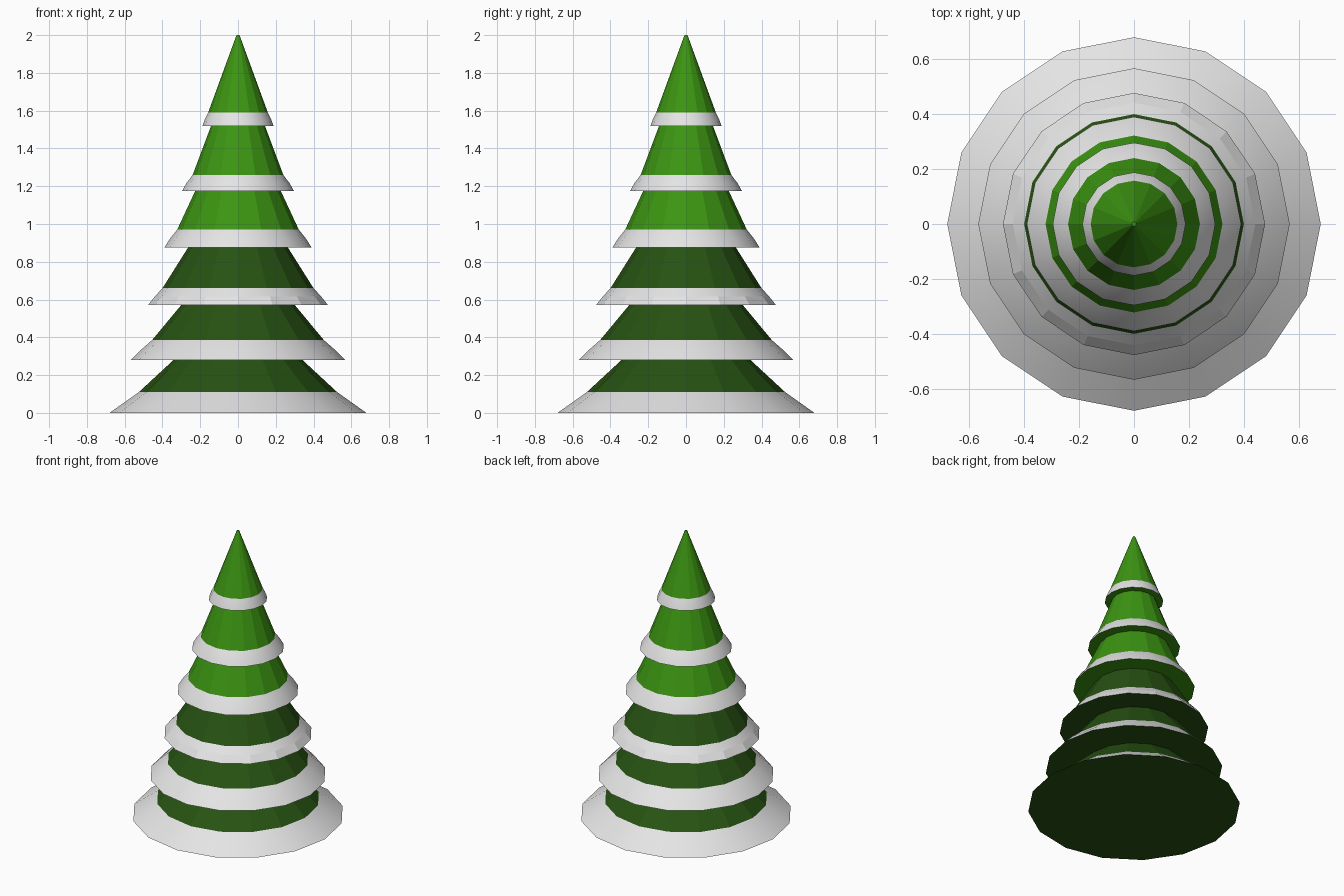
import bpy
import bmesh
from math import cos, sin, tau

SIDES = 16

cube = bpy.data.objects.get("Cube")
if cube:
    bpy.data.objects.remove(cube, do_unlink=True)


def material(name, rgb):
    mat = bpy.data.materials.new(name)
    mat.use_nodes = True
    mat.diffuse_color = (*rgb, 1)
    mat.node_tree.nodes["Principled BSDF"].inputs["Base Color"].default_value = (*rgb, 1)
    return mat


dark_green = material("dark_green", (0.02, 0.085, 0.006))
bright_green = material("bright_green", (0.045, 0.30, 0.006))
snow = material("snow_white", (0.78, 0.78, 0.78))


def ring(bm, radius, z):
    return [bm.verts.new((radius * cos(tau * i / SIDES), radius * sin(tau * i / SIDES), z))
            for i in range(SIDES)]


def tier(name, green, rim, knee, top, bulge, pleated):
    """Sixteen-sided branch cone with a snowy skirt; rim, knee and top are (radius, z)."""
    bm = bmesh.new()
    middle = ((rim[0] + knee[0]) / 2 + bulge, (rim[1] + knee[1]) / 2)
    rings = [ring(bm, r, z) for r, z in (rim, middle, knee, top)]
    bm.faces.new(rings[0][::-1])
    bm.faces.new(rings[-1])
    for row, (low, high) in enumerate(zip(rings, rings[1:])):
        for i in range(SIDES):
            j = (i + 1) % SIDES
            face = bm.faces.new((low[i], low[j], high[j], high[i]))
            # The two lower rows are snow
            face.material_index = int(row < 2)
            face.smooth = row < 2 and not (pleated and row == 0)
    for edge in bm.edges:
        edge.smooth = all(f.smooth for f in edge.link_faces)
    mesh = bpy.data.meshes.new(name)
    bm.to_mesh(mesh)
    bm.free()
    mesh.materials.append(green)
    mesh.materials.append(snow)
    obj = bpy.data.objects.new(name, mesh)
    bpy.context.collection.objects.link(obj)


# Branch tiers from the ground to the tip
tier("bottom_tier", dark_green, (0.68, 0), (0.525, 0.11), (0.32, 0.30), 0, False)
tier("second_tier", dark_green, (0.567, 0.28), (0.455, 0.385), (0.285, 0.59), 0.004, False)
tier("third_tier", dark_green, (0.477, 0.57), (0.40, 0.66), (0.255, 0.89), 0.003, True)
tier("fourth_tier", bright_green, (0.39, 0.875), (0.322, 0.97), (0.215, 1.2), 0.004, False)
tier("fifth_tier", bright_green, (0.296, 1.175), (0.24, 1.26), (0.135, 1.54), 0.004, False)
tier("top_tier", bright_green, (0.188, 1.52), (0.158, 1.59), (0.008, 2), 0.002, False)
